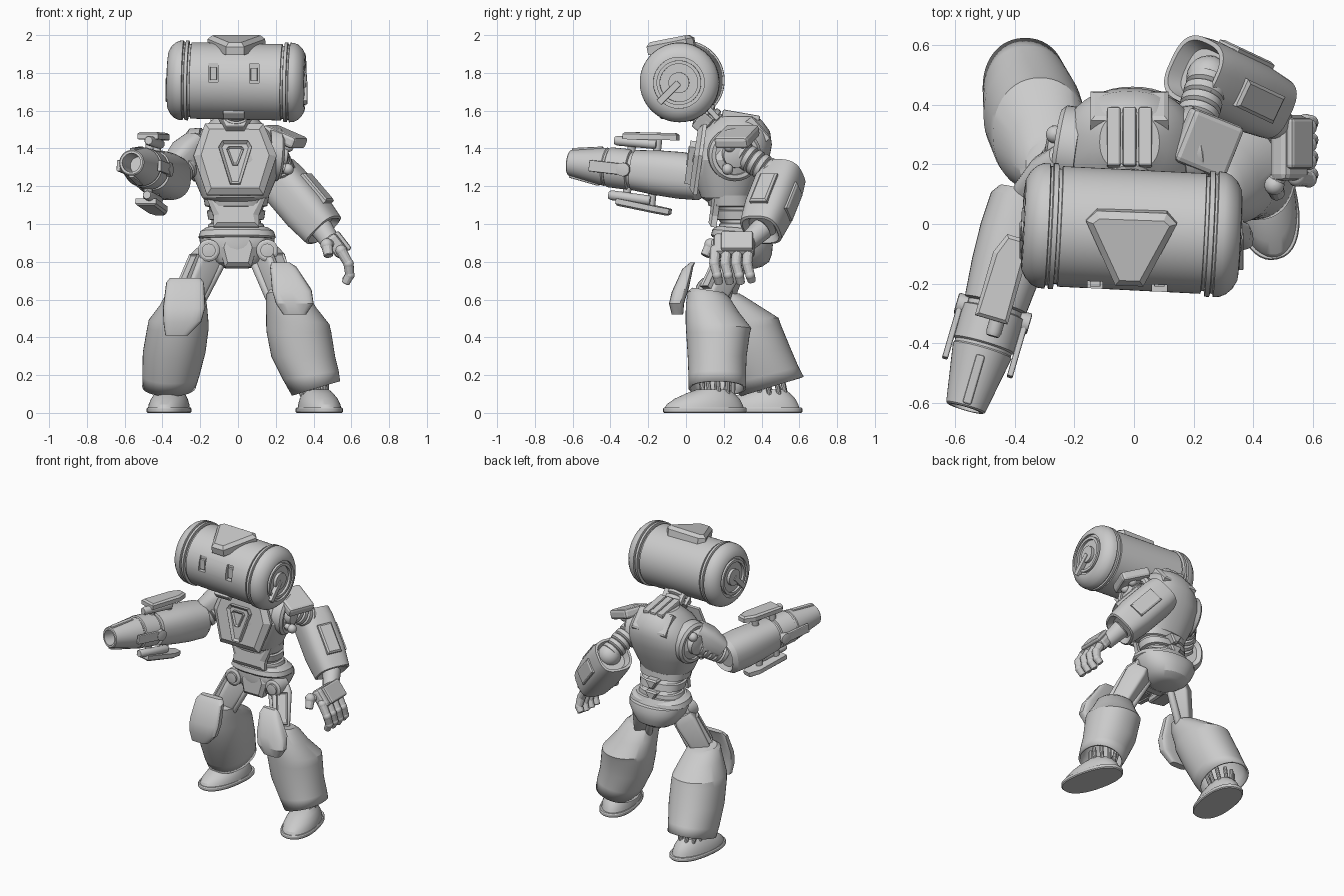
import bpy, bmesh
from math import sin, cos, pi, radians, copysign
from mathutils import Vector, Matrix, Euler

I = Matrix.Identity(4)
SHIELD = [(-.5, .5), (.5, .5), (.65, .3), (.2, -.9), (-.2, -.9), (-.65, .3)]
RECT = [(-.5, -.5), (.5, -.5), (.5, .5), (-.5, .5)]

def at(x, y, z, rx=0, ry=0, rz=0):
    return Matrix.Translation((x, y, z)) @ Euler([radians(a) for a in (rx, ry, rz)]).to_matrix().to_4x4()

def frame(a, b):
    """Local z runs a to b, local y points upward."""
    a, b = Vector(a), Vector(b)
    z = (b - a).normalized()
    x = (Vector((0, 0, 1)) if abs(z.z) < .98 else Vector((0, 1, 0))).cross(z).normalized()
    m = Matrix((x, z.cross(x), z)).transposed().to_4x4()
    m.translation = a
    return m, (b - a).length

def finish(name, bm, m, smooth=True, bevel=0, solid=0):
    bmesh.ops.recalc_face_normals(bm, faces=bm.faces)
    me = bpy.data.meshes.new(name)
    bm.to_mesh(me)
    bm.free()
    if smooth:
        me.shade_smooth()
        me.set_sharp_from_angle(angle=radians(28))
    o = bpy.data.objects.new(name, me)
    bpy.context.collection.objects.link(o)
    o.matrix_world = m
    if solid:
        md = o.modifiers.new("wall", "SOLIDIFY")
        md.thickness, md.offset = solid, 0
    if bevel:
        md = o.modifiers.new("bevel", "BEVEL")
        md.width, md.segments = bevel, 2
    return o

def loft(name, rings, m=I, n=40, p=2, caps=(1, 1), solid=0):
    """Rings: x, y, z, rx, ry, optional tilt along y, tilt along x."""
    bm, rows = bmesh.new(), []
    for r in rings:
        x, y, z, a, b, t, u = (tuple(r) + (0, 0))[:7]
        row = []
        for i in range(n):
            c, s = cos(2 * pi * i / n), sin(2 * pi * i / n)
            c, s = (a * copysign(abs(c) ** (2 / p), c), b * copysign(abs(s) ** (2 / p), s))
            row.append(bm.verts.new((x + c, y + s, z + t * s + u * c)))
        rows.append(row)
    for q, r in zip(rows, rows[1:]):
        for i in range(n):
            bm.faces.new((q[i - 1], q[i], r[i], r[i - 1]))
    for k, row in zip(caps, (rows[0], rows[-1])):
        if k:
            bm.faces.new(row)
    return finish(name, bm, m, solid=solid)

def lathe(name, prof, m=I, n=40, p=2):
    return loft(name, [(0, 0, t, r, r) for r, t in prof], m, n, p)

def prism(name, pts, sx, sy, depth, m, inset=0, push=0, bevel=0):
    bm = bmesh.new()
    f = bm.faces.new([bm.verts.new((x * sx, y * sy, 0)) for x, y in pts])
    ext = bmesh.ops.extrude_face_region(bm, geom=[f])["geom"]
    bmesh.ops.translate(bm, vec=(0, 0, depth), verts=[v for v in ext if isinstance(v, bmesh.types.BMVert)])
    if inset:
        top = [g for g in ext if isinstance(g, bmesh.types.BMFace)]
        bmesh.ops.recalc_face_normals(bm, faces=bm.faces)
        bmesh.ops.inset_region(bm, faces=top, thickness=inset, depth=push)
    return finish(name, bm, m, False, bevel)

def box(name, sx, sy, sz, m, bevel=.01):
    return prism(name, RECT, sx, sy, sz, m @ Matrix.Translation((0, 0, -sz / 2)), bevel=bevel)

def rod(name, a, b, r, r2=None, n=16):
    m, l = frame(a, b)
    return lathe(name, [(r * .8, 0), (r, l * .06), (r2 or r, l * .94), ((r2 or r) * .8, l)], m, n)

def ball(name, c, r, n=20):
    return lathe(name, [(r * sin(pi * (i + .1) / 12.2), -r * cos(pi * (i + .1) / 12.2)) for i in range(13)], at(*c), n)

def ribs(name, a, b, r, k):
    m, l = frame(a, b)
    d = l / k
    return lathe(name, [(r * q, (i + t) * d) for i in range(k) for q, t in ((.82, 0), (1, .2), (1, .8), (.82, .98))], m, 28)

# head: grooved barrel lying across, with recessed end dials
half = [(.202, .24), (.193, .242), (.193, .252), (.211, .254), (.211, .27), (.2, .273), (.2, .28), (.211, .283),
        (.209, .305), (.2, .325), (.18, .347), (.152, .362), (.135, .364), (.135, .35), (.118, .35), (.118, .366), (.1, .366),
        (.1, .35), (.055, .35), (.055, .37)]
hm, _ = frame((-.008, -.02, 1.755), (.992, -.07, 1.735))
head = lathe("head_barrel", [(r, -t) for r, t in reversed(half)] + half, hm, 64)
for s in (-1, 1):
    box("dial_handle", .03, .15, .034, at(s * .36 - .008, -.02 - s * .018 - .053, 1.755 - s * .007 - .053, 45), .004)
for x, z in ((-.13, 1.802), (.085, 1.797)):
    cut = box("eye_cutter", .05, .1, .12, at(x, -.25, z, 90), 0)
    cut.hide_render = True
    cut.display_type = 'WIRE'
    md = head.modifiers.new("eye", "BOOLEAN")
    md.operation, md.object, md.solver = 'DIFFERENCE', cut, 'EXACT'
    box("eye_lens", .036, .07, .02, at(x, -.2, z - .005, 90), .004)
prism("head_crest", SHIELD, .235, .18, .045, at(-.01, -.04, 1.925, 11, 0, -2), .025, .02)
box("chin_guard", .115, .09, .05, at(-.022, -.11, 1.6, 42), .008)
for x in (-.06, .05):
    box("nape_tab", .045, .12, .03, at(x, .13, 1.6, -48), .006)

# neck and torso shell
ribs("neck", (-.01, .2, 1.48), (-.01, .05, 1.62), .075, 5)
loft("chest", [(-.015, y, z, a, b) for y, z, a, b in (
    (.22, 1.12, .15, .11), (.22, 1.14, .175, .14), (.225, 1.25, .222, .185), (.235, 1.34, .25, .205),
    (.25, 1.42, .225, .205), (.265, 1.49, .185, .18), (.275, 1.545, .13, .13), (.275, 1.57, .1, .1))], n=48, p=2.3)
front = at(-.015, .085, 1.34, 82)
prism("chest_plate", [(-.16, .19), (.15, .19), (.22, .02), (.15, -.19), (-.15, -.19), (-.22, .02)], 1, 1, .02, front, .04, .025)
prism("chest_shield_frame", SHIELD, .135, .165, .075, front @ at(0, .01, 0), .018, -.015)
prism("chest_shield_core", SHIELD, .07, .07, .08, front @ at(0, .025, 0), .012, -.01)
prism("collar_flap", [(-.09, .04), (.09, .04), (.05, -.06), (-.05, -.06)], 1, 1, .07, at(-.015, .12, 1.52, 50), bevel=.008)
prism("back_plate", [(-.13, -.09), (.13, -.09), (.13, .06), (-.13, .06)], 1, 1, .045, at(-.015, .37, 1.47, -50, 0, 0), .02, .008)
for i in (-1, 0, 1):
    box("spine_bar", .046, .2, .05, at(-.015 + .053 * i, .29, 1.565, -10), .008)

# shoulder sockets with cables
for s in (-1, 1):
    sm, _ = frame((-.015 + s * .17, .25, 1.37), (-.015 + s * .3, .27, 1.36))
    lathe("shoulder_socket", [(.14, 0), (.14, .06), (.125, .075), (.105, .075), (.1, .045), (.07, .045), (.065, .1), (.03, .11)], sm, 40)
    for y, z in ((.19, 1.44), (.26, 1.46), (.18, 1.32)):
        rod("shoulder_cable", (s * .17, y + .03, z), (s * .265, y + .04, z - .03), .022)
        ball("cable_end", (s * .265, y + .04, z - .03), .03)

# waist, abdomen and pelvis
loft("waist", [(-.01, y, z, a, b) for y, z, a, b in (
    (.28, .95, .16, .11), (.28, 1.0, .145, .105), (.28, 1.005, .132, .095), (.27, 1.02, .13, .095), (.27, 1.025, .148, .11),
    (.26, 1.07, .155, .11), (.26, 1.075, .142, .1), (.25, 1.09, .145, .1), (.24, 1.095, .165, .12), (.23, 1.15, .175, .125))], p=2.5)
prism("abdomen_plate", [(-.165, .08), (.165, .08), (.12, -.04), (.12, -.1), (-.12, -.1), (-.12, -.04)], 1, 1, .03, at(-.01, .175, 1.08, 82), .03, .015)
for z in (1.0, 1.08):
    prism("spine_knuckle", SHIELD, .07, .045, .05, at(-.01, .35, z, -90, 0, 0) @ at(0, 0, 0, 0, 0, 180), .01, .01)
loft("pelvis", [(-.005, y, z, a, b) for y, z, a, b in (
    (.3, .765, .06, .07), (.305, .775, .1, .1), (.305, .8, .14, .135), (.305, .84, .17, .15), (.305, .89, .195, .155),
    (.3, .925, .2, .15), (.29, .93, .185, .14), (.285, .975, .165, .125))], p=2.2)
loft("belt", [(-.005, .28, z, a, a * .72, -.08) for z, a in ((.92, .195), (.93, .205), (.96, .195), (.98, .165))], p=2.5)
prism("crotch_plate", [(-.07, .12), (.07, .12), (.1, .05), (.07, -.055), (-.07, -.055), (-.1, .05)], 1, 1, .05, at(0, .22, .825, 86), .025, .02)

# legs: hip, thigh, knee pad, flared shin, foot
def leg(s, knee, shin, pad, foot, yaw):
    hip = Vector((s * .155, .22, .86))
    knee = Vector(knee)
    rod("hip_disc", hip + Vector((0, .05, 0)), hip + Vector((0, -.06, 0)), .058, n=28)
    rod("hip_cap", hip + Vector((0, -.05, 0)), hip + Vector((0, -.075, 0)), .036, n=24)
    m, l = frame(hip + Vector((0, .04, -.01)), knee)
    loft("thigh", [(0, 0, t * l, a, b) for t, a, b in ((0, .05, .055), (.15, .065, .07), (.8, .052, .06), (1.1, .045, .05))], m, 24, 6)
    prism("thigh_panel", RECT, .07, l * .65, .085, m @ at(0, 0, l * .5, 90) @ at(0, 0, 0, 180), .012, -.008)
    rod("thigh_piston", hip + Vector((-s * .07, .03, -.06)), knee + Vector((-s * .07, .03, 0)), .024)
    loft("shin_shell", shin, caps=(1, 0), p=2.15, n=48, solid=.012)
    loft("knee_pad", pad, p=3.6, n=24)
    fm = at(foot[0], foot[1], 0, 0, 0, yaw)
    loft("foot_sole", [(0, 0, z, a, b) for z, a, b in ((0, .108, .218), (.006, .113, .224), (.022, .113, .224), (.028, .109, .22))], fm, p=2.3)
    loft("foot_dome", [(0, y, z, a, b) for y, z, a, b in (
        (-.004, .02, .108, .216), (-.002, .045, .105, .205), (.012, .075, .095, .175), (.03, .103, .078, .13), (.045, .125, .058, .085))], fm)
    x, y, z = shin[-2][:3]
    for i in range(10):
        c, d = cos(i * pi / 5), sin(i * pi / 5)
        a = fm @ Vector((c * .055, .07 + d * .08, .04))
        rod("ankle_cable", a, (x + c * .085, y + d * .09, z), .013, n=10)

leg(1, (.25, .13, .58),
    [(.255, .115, .645, .085, .08, -.15), (.26, .12, .625, .105, .105, -.15), (.283, .14, .55, .128, .135, -.15), (.317, .172, .465, .162, .168, -.1),
     (.323, .17, .425, .165, .163), (.345, .165, .3, .163, .15), (.385, .165, .2, .142, .146, 0, .15), (.413, .165, .13, .122, .146, .0, .3)],
    [(.225, .035, .795, .05, .014), (.24, .01, .77, .07, .03, .3), (.285, -.03, .65, .105, .045, .2), (.3, -.05, .58, .1, .04), (.3, -.045, .52, .06, .03)],
    (.43, .1), 13)
leg(-1, (-.27, .18, .58),
    [(-.28, .2, .635, .08, .08, -.1), (-.28, .205, .62, .1, .105, -.1), (-.29, .24, .565, .12, .14, 0), (-.315, .3, .49, .152, .185, .05),
     (-.318, .31, .45, .157, .185, .1), (-.338, .365, .32, .16, .18, .15), (-.355, .42, .2, .145, .17, .25), (-.365, .455, .14, .136, .163, .3)],
    [(-.28, .11, .715, .08, .02), (-.28, .09, .69, .1, .03, .2), (-.285, .05, .56, .112, .04, .2), (-.295, .04, .48, .1, .035), (-.325, .05, .41, .06, .025)],
    (-.365, .393), -8)

# hand arm
ribs("upper_arm_sleeve", (.19, .28, 1.38), (.25, .49, 1.25), .07, 6)
ball("elbow", (.25, .49, 1.24), .075)
box("shoulder_plate", .2, .19, .065, at(.245, .27, 1.462, 0, 22, -22), .018)
fm, fl = frame((.2, .515, 1.265), (.455, .395, .965))
lathe("forearm_shell", [(.085, .05), (.1, 0), (.115, 0), (.122, .06), (.122, .27), (.108, fl - .005), (.095, fl), (.07, fl - .03)], fm, 40, 2.9)
prism("forearm_panel", RECT, .1, .2, .03, fm @ at(0, .103, .22, -90), .015, .008)
prism("forearm_side_panel", RECT, .19, .1, .03, fm @ at(.1, 0, .2, 0, 90), .015, .006)
rod("wrist", (.44, .41, .98), (.5, .31, .89), .06, .05)
box("palm", .075, .22, .13, at(.52, .255, .885, 0, -38, 0), .022)
box("hand_guard", .03, .17, .12, at(.555, .27, .91, 0, -38, 0), .012)
for i in range(4):
    y = .155 + .058 * i
    pts = [(.545, y, .86), (.585, y - .005, .79), (.592, y + .01, .73), (.568, y + .02, .685 + .012 * (i == 3))]
    for j, (a, b) in enumerate(zip(pts, pts[1:])):
        ball("finger_joint", a, .03 - .002 * j, 14)
        rod("finger_segment", a, b, .029 - .002 * j, .026 - .002 * j, 12)
for a, b in (((.5, .19, .9), (.47, .13, .89)), ((.47, .13, .89), (.48, .1, .83))):
    ball("thumb_joint", a, .034, 14)
    rod("thumb_segment", a, b, .03, .026, 12)

# cannon arm
ribs("cannon_upper_arm", (-.2, .27, 1.38), (-.34, .06, 1.25), .075, 7)
um, ul = frame((-.2, .22, 1.44), (-.35, .1, 1.3))
lathe("upper_arm_guard", [(.05, 0), (.075, .03), (.085, .12), (.06, ul)], um, 24, 3)
gm, gl = frame((-.35, .12, 1.24), (-.565, -.618, 1.325))
lathe("cannon_forearm", [(.075, .04), (.1, .02), (.12, .05), (.124, .16), (.119, .28), (.107, .41), (.09, .415)], gm, 40, 2.4)
lathe("cannon_barrel", [(.09, .38), (.096, .43), (.108, .435), (.106, .55), (.098, .555), (.098, .565), (.102, .57),
                        (.068, gl - .005), (.062, gl), (.05, gl), (.046, gl - .14)], gm, 40)
fin = [(-.06, -.12), (.06, -.12), (.06, .1), (.03, .17), (-.03, .17), (-.06, .1)]
for s in (-1, 1):
    prism("cannon_fin", fin, .95, 1, .028, gm @ at(0, s * .168, .36, -s * 90) @ at(0, 0, 0, 5, 0, 90 - s * 90), .015, .01)
    for t in (.3, .44):
        rod("fin_strut", gm @ Vector((0, s * .09, t)), gm @ Vector((0, s * .18, t)), .022)
    rod("fin_pod", gm @ Vector((.02, s * .15, .3)), gm @ Vector((.02, s * .145, .53)), .026)
    box("cannon_side_fin", .02, .06, .18, gm @ at(s * .113, 0, .54), .005)
    rod("cannon_bolt", gm @ Vector((s * .09, 0, .44)), gm @ Vector((s * .128, 0, .44)), .036, n=24)
    box("muzzle_rail", .03, .02, .17, gm @ at(0, s * .082, .68, s * 9), .006)
